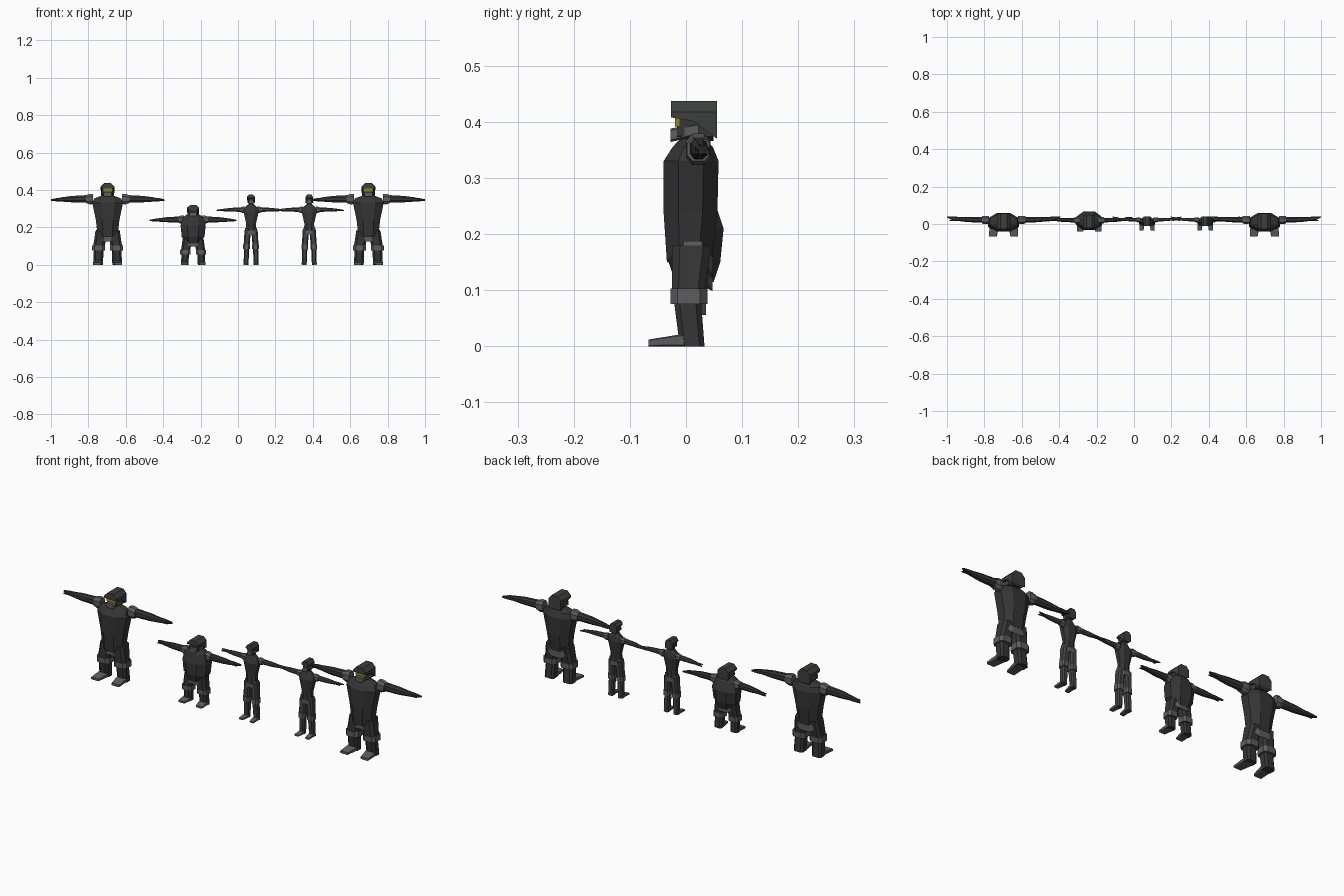
import bpy, bmesh


def material(name, rgb):
    m = bpy.data.materials.new(name)
    m.diffuse_color = (*rgb, 1)
    return m


DARK = material("dark charcoal", (0.036, 0.036, 0.036))
GREY = material("armour grey", (0.11, 0.11, 0.11))
HELM = material("helmet grey", (0.047, 0.05, 0.046))
SLATE = material("limb grey", (0.058, 0.058, 0.058))
YELLOW = material("visor yellow", (0.27, 0.25, 0.005))


def loft(name, ox, axis, sections, mat, c=0.4, pair=False):
    """Skin chamfered rectangles (position, centre a, centre b, half a, half b, slope)."""
    k = 1 - c
    ring = [(1, -k), (1, k), (k, 1), (-k, 1), (-1, k), (-1, -k), (-k, -1), (k, -1)]
    bm = bmesh.new()
    for side in ((1, -1) if pair else (1,)):
        rings = []
        for p, ca, cb, ra, rb, *slope in sections:
            verts = []
            for u, v in ring:
                a, b = ca + u * ra, cb + v * rb
                if axis == 'z':
                    co = (a, b, p + (slope[0] * abs(a) if slope else 0))
                elif axis == 'x':
                    co = (p, a, b)
                else:
                    co = (a, p, b)
                verts.append(bm.verts.new((co[0] * side + ox, co[1], co[2])))
            rings.append(verts)
        for lo, hi in zip(rings, rings[1:]):
            for i in range(8):
                j = (i + 1) % 8
                bm.faces.new((lo[i], lo[j], hi[j], hi[i]))
        bm.faces.new(rings[0])
        bm.faces.new(rings[-1])
    bmesh.ops.recalc_face_normals(bm, faces=bm.faces)
    me = bpy.data.meshes.new(name)
    bm.to_mesh(me)
    bm.free()
    me.materials.append(mat)
    ob = bpy.data.objects.new(name, me)
    bpy.context.collection.objects.link(ob)
    return ob


def helmet_shell(name, ox, pos, mat):
    """Six-sided roof profile running front to back, lower at the nape."""
    bm = bmesh.new()
    rings = []
    for y, low, w in ((-.041, -.029, .034), (.0, -.036, .037), (.041, -.067, .034)):
        pts = [(-w, low), (-w, -.019), (-.017, 0), (.017, 0), (w, -.019), (w, low)]
        rings.append([bm.verts.new(pos(x, y, z)) for x, z in pts])
    for a, b in zip(rings, rings[1:]):
        for i in range(6):
            j = (i + 1) % 6
            bm.faces.new((a[i], a[j], b[j], b[i]))
    bm.faces.new(rings[0])
    bm.faces.new(rings[-1])
    bmesh.ops.recalc_face_normals(bm, faces=bm.faces)
    me = bpy.data.meshes.new(name)
    bm.to_mesh(me)
    bm.free()
    me.materials.append(mat)
    bpy.context.collection.objects.link(bpy.data.objects.new(name, me))


def head(ox, sx, sy, sz, cy, top, visor):
    def box(name, secs, mat, c):
        loft(name, ox, 'y', [(cy + y * sy, 0, top + z * sz, w * sx, h * sz)
                             for y, z, w, h in secs], mat, c)
    helmet_shell("helmet", ox, lambda x, y, z: (ox + x * sx, cy + y * sy, top + z * sz), HELM)
    box("face", [(-.030, -.045, .026, .024), (.035, -.045, .031, .026)], DARK, .3)
    box("jaw_guard", [(-.042, -.061, .021, .012), (.008, -.050, .033, .011)], GREY, .3)
    box("visor", [(-.034, -.037, .025, .008), (-.026, -.037, .028, .008)], visor, .1)
    # neck
    loft("neck", ox, 'z', [(top - .1 * sz, 0, cy, .024 * sx, .022 * sy),
                           (top - .04 * sz, 0, cy, .022 * sx, .022 * sy)], DARK)


def arms(ox, x0, z, r, span, cy, mat):
    x1 = x0 + (span - x0) * .45
    x2 = x0 + (span - x0) * .74
    loft("shoulder_pads", ox, 'x', [(x0 - r * 1.1, cy, z, r * 1.0, r * 1.35),
                                    (x0 - r * .2, cy, z, r * 1.1, r * 1.4),
                                    (x0 + r * .8, cy, z, r * 1.0, r * 1.05)], GREY, .5, True)
    loft("arms", ox, 'x', [(x0, cy, z + r * .1, r * .75, r),
                           (x1, cy + .002, z, r * .7, r * .85),
                           (x2, cy + .005, z - r * .1, r * .5, r * .55)], mat, .5, True)
    loft("hands", ox, 'x', [(x2, cy + .006, z - r * .1, r * .6, r * .5),
                            (x2 + (span - x2) * .4, cy + .008, z - r * .15, r * .55, r * .45),
                            (span, cy + .016, z - r * .25, r * .15, r * .2)], mat, .4, True)
    loft("thumbs", ox, 'x', [(x2, cy, z - r * .1, r * .25, r * .3),
                             (x2 + (span - x2) * .75, cy - .004, z - r * .25, r * .12, r * .15)],
         mat, .4, True)


def figure(ox, torso, belt, thigh, knee, shin, foot, arm, skull, mat):
    loft("torso", ox, 'z', torso, DARK, .55)
    loft("hip_belt", ox, 'z', belt, GREY, .55)
    loft("thighs", ox, 'z', thigh, mat, .4, True)
    loft("knee_bands", ox, 'z', knee, GREY, .4, True)
    loft("shins", ox, 'z', shin, mat, .4, True)
    loft("feet", ox, 'y', foot, GREY, .25, True)
    arms(ox, *arm, mat)
    head(ox, *skull)


# two large armoured figures
for x in (-.697, .697):
    figure(x,
           [(.128, 0, .006, .056, .040, .85), (.24, 0, .008, .063, .048),
            (.33, 0, .009, .082, .049), (.355, 0, .012, .072, .036), (.37, 0, .012, .03, .022)],
           [(.10, 0, .012, .066, .036, .85), (.135, 0, .012, .062, .036, .85)],
           [(.18, .034, .01, .031, .035), (.1, .046, .004, .031, .029)],
           [(.075, .048, .005, .035, .033), (.103, .048, .005, .035, .033)],
           [(0, .051, .011, .026, .022), (.077, .048, .003, .026, .024)],
           [(-.067, .057, .006, .021, .006), (-.012, .051, .0105, .025, .0105),
            (.01, .051, .0105, .025, .0105)],
           (.1, .351, .02, .303, .022), (1, 1, 1, .014, .437, YELLOW), DARK)

# short round figure
figure(-.24,
       [(.10, 0, .015, .045, .034, .7), (.15, 0, .015, .061, .046), (.21, 0, .017, .067, .05),
        (.255, 0, .015, .053, .037), (.272, 0, .015, .028, .022)],
       [(.080, 0, .015, .052, .032, .8), (.105, 0, .015, .051, .033, .8)],
       [(.14, .03, .013, .026, .029), (.072, .041, .01, .024, .024)],
       [(.056, .042, .01, .027, .026), (.08, .042, .01, .027, .026)],
       [(0, .045, .013, .020, .018), (.06, .042, .009, .020, .019)],
       [(-.04, .049, .005, .017, .005), (-.002, .045, .009, .02, .009),
        (.012, .045, .009, .02, .009)],
       (.066, .241, .016, .232, .02), (.88, .85, .82, .014, .32, DARK), DARK)

# two slim figures
for x in (.07, .381):
    figure(x,
           [(.165, 0, .012, .028, .021, .8), (.22, 0, .012, .026, .02), (.285, 0, .013, .041, .024),
            (.305, 0, .015, .036, .018), (.325, 0, .015, .013, .012)],
           [(.150, 0, .012, .033, .021, .8), (.172, 0, .012, .032, .021, .8)],
           [(.185, .018, .012, .017, .02), (.1, .024, .01, .016, .017)],
           [(.085, .024, .01, .018, .019), (.108, .024, .01, .018, .019)],
           [(0, .027, .013, .013, .013), (.09, .024, .009, .014, .015)],
           [(-.034, .030, .004, .011, .004), (.0, .027, .007, .013, .007),
            (.012, .027, .007, .013, .007)],
           (.048, .294, .012, .185, .022), (.57, .62, .68, .015, .376, DARK), SLATE)
